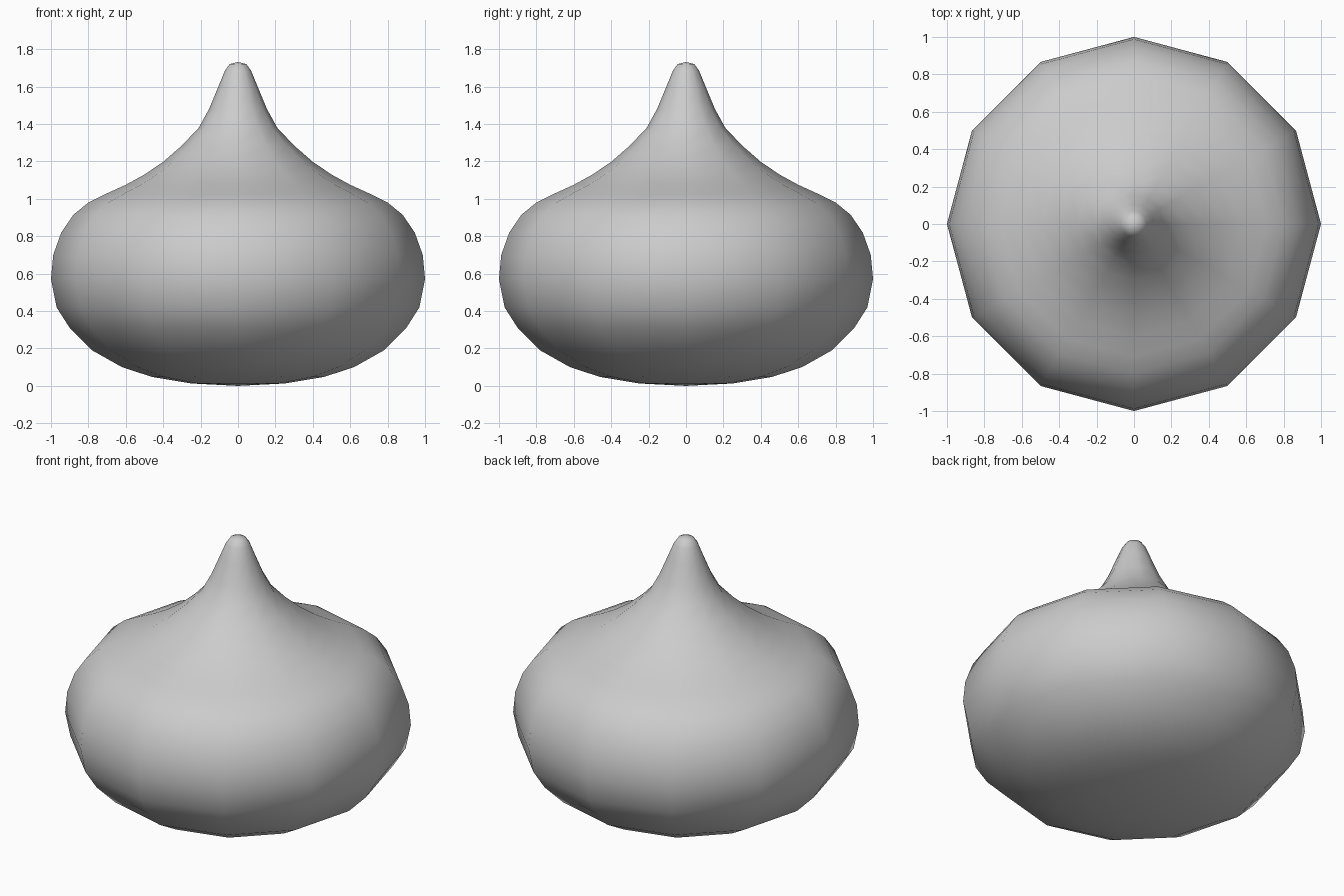
import bpy, bmesh, math

if "Cube" in bpy.data.objects:
    bpy.data.objects.remove(bpy.data.objects["Cube"])

SIDES = 12

# Half outline (radius, height) from the base up to the tip
PROFILE = [
    (0.0, 0.0), (0.25, 0.013), (0.46, 0.048), (0.62, 0.1), (0.78, 0.19),
    (0.9, 0.31), (0.97, 0.42), (1.0, 0.57), (0.988, 0.7), (0.945, 0.82),
    (0.88, 0.915), (0.8, 0.98), (0.71, 1.025), (0.6, 1.075), (0.5, 1.13),
    (0.4, 1.198), (0.3, 1.285), (0.21, 1.38), (0.155, 1.48), (0.105, 1.6),
    (0.07, 1.685), (0.045, 1.72), (0.0, 1.732),
]

plain = bpy.data.materials.new("light grey")
plain.diffuse_color = (0.6, 0.6, 0.6, 1)
plain.use_nodes = True
plain.node_tree.nodes["Principled BSDF"].inputs["Base Color"].default_value = plain.diffuse_color


def lathe(name, profile, sides, mat):
    """Spin a closed half outline around z; its two end points are poles."""
    bm = bmesh.new()
    rings = []
    for r, z in profile:
        n = sides if r else 1
        rings.append([bm.verts.new((r * math.cos(math.tau * i / sides),
                                    r * math.sin(math.tau * i / sides), z))
                      for i in range(n)])
    for low, high in zip(rings, rings[1:]):
        for i in range(sides):
            j = (i + 1) % sides
            if len(low) == 1:
                bm.faces.new((low[0], high[j], high[i]))
            elif len(high) == 1:
                bm.faces.new((low[i], low[j], high[0]))
            else:
                bm.faces.new((low[i], low[j], high[j], high[i]))
    for f in bm.faces:
        f.smooth = True
    mesh = bpy.data.meshes.new(name)
    bm.to_mesh(mesh)
    bm.free()
    mesh.materials.append(mat)
    obj = bpy.data.objects.new(name, mesh)
    bpy.context.collection.objects.link(obj)
    return obj


# Squat drop body with a pointed tip
lathe("drop_body", PROFILE, SIDES, plain)
